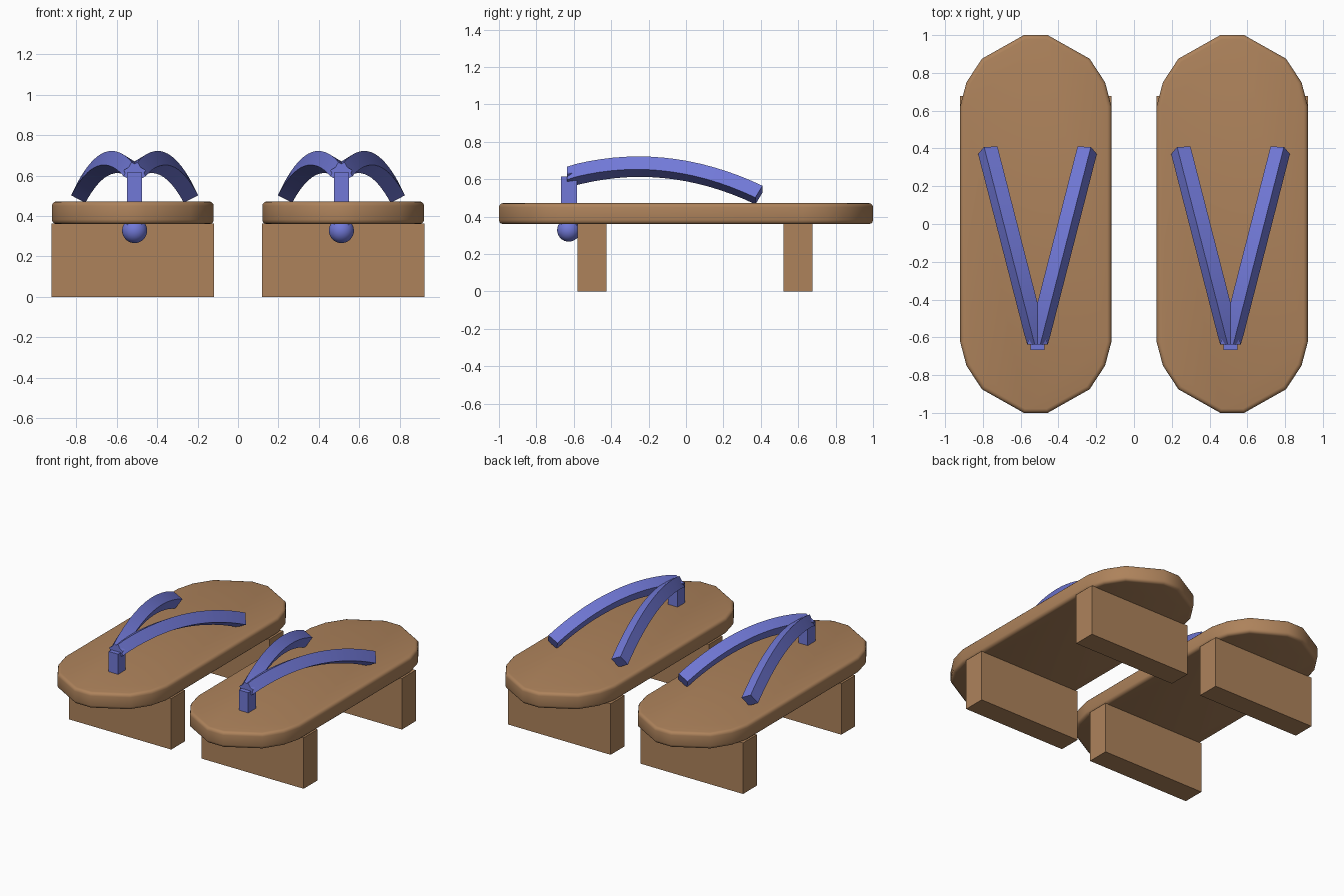
import bpy, bmesh, math
from mathutils import Vector

if "Cube" in bpy.data.objects:
    bpy.data.objects.remove(bpy.data.objects["Cube"])


def material(name, rgb):
    m = bpy.data.materials.new(name)
    m.diffuse_color = (*rgb, 1)
    m.use_nodes = True
    m.node_tree.nodes["Principled BSDF"].inputs["Base Color"].default_value = m.diffuse_color
    return m


WOOD = material("warm wood", (0.42, 0.225, 0.105))
BLUE = material("periwinkle cloth", (0.165, 0.19, 0.68))


def finish(bm, name, mat, angle=None):
    bmesh.ops.recalc_face_normals(bm, faces=bm.faces)
    me = bpy.data.meshes.new(name)
    bm.to_mesh(me)
    bm.free()
    ob = bpy.data.objects.new(name, me)
    bpy.context.collection.objects.link(ob)
    me.materials.append(mat)
    if angle:
        bpy.ops.object.select_all(action='DESELECT')
        bpy.context.view_layer.objects.active = ob
        ob.select_set(True)
        bpy.ops.object.shade_smooth_by_angle(angle=math.radians(angle))
    return ob


def box(name, mat, lo, hi):
    bm = bmesh.new()
    bmesh.ops.create_cube(bm, size=1)
    for v in bm.verts:
        v.co = [(a + b) / 2 + c * (b - a) for a, b, c in zip(lo, hi, v.co)]
    return finish(bm, name, mat)


def sole(name, cx):
    # faceted oval board with softened rims
    quarter = [(0.40, 0.625), (0.367, 0.75), (0.285, 0.875), (0.063, 1.0)]
    half = quarter + [(-x, y) for x, y in reversed(quarter)]
    outline = half + [(-x, -y) for x, y in half]
    bm = bmesh.new()
    face = bm.faces.new([bm.verts.new((cx + x, y, 0.36)) for x, y in outline])
    ext = bmesh.ops.extrude_face_region(bm, geom=[face])
    for v in ext["geom"]:
        if isinstance(v, bmesh.types.BMVert):
            v.co.z = 0.472
    rims = [e for e in bm.edges
            if abs(e.verts[0].co.z - e.verts[1].co.z) < 1e-4]
    bmesh.ops.bevel(bm, geom=rims, offset=0.022, segments=3, profile=0.5,
                    affect='EDGES')
    return finish(bm, name, WOOD, 35)


def strap(name, cx, side, steps=16, half=0.04, tilt=math.radians(30)):
    # square band swept along an arch, rolled so its broad face leans inward
    def centre(t):
        y = -0.637 + 1.027 * t
        return Vector((cx + side * 0.263 * t, y, 0.667 - 0.37 * (y + 0.25) ** 2))

    bm = bmesh.new()
    rings = []
    for i in range(steps + 1):
        t = i / steps
        tan = (centre(t + 0.01) - centre(t - 0.01)).normalized()
        if i == 0:
            tan = Vector((0, 1, 0))
        out = tan.cross(Vector((0, 0, 1))).normalized()
        up = out.cross(tan)
        ring = []
        for k in range(4):
            a = tilt + math.pi / 4 + k * math.pi / 2
            r = half * math.sqrt(2)
            offset = out * (side * r * math.cos(a)) + up * (r * math.sin(a))
            ring.append(bm.verts.new(centre(t) + offset))
        rings.append(ring)
    for a, b in zip(rings, rings[1:]):
        for k in range(4):
            j = (k + 1) % 4
            bm.faces.new((a[k], a[j], b[j], b[k]))
    bm.faces.new(rings[0])
    bm.faces.new(rings[-1])
    return finish(bm, name, BLUE, 30)


for label, s in (("left", -1), ("right", 1)):
    cx, px = s * 0.52, s * 0.511
    sole(label + "_sole", cx)
    # supporting teeth
    box(label + "_front_tooth", WOOD, (cx - 0.402, -0.58, 0), (cx + 0.402, -0.425, 0.362))
    box(label + "_back_tooth", WOOD, (cx - 0.402, 0.52, 0), (cx + 0.402, 0.677, 0.362))
    # toe post and the knot beneath the sole
    box(label + "_toe_post", BLUE, (px - 0.037, -0.668, 0.33), (px + 0.037, -0.582, 0.615))
    bm = bmesh.new()
    bmesh.ops.create_uvsphere(bm, u_segments=32, v_segments=16, radius=0.062)
    bmesh.ops.translate(bm, verts=bm.verts, vec=(px, -0.627, 0.328))
    finish(bm, label + "_knot", BLUE, 60)
    strap(label + "_outer_strap", px, s)
    strap(label + "_inner_strap", px, -s)
